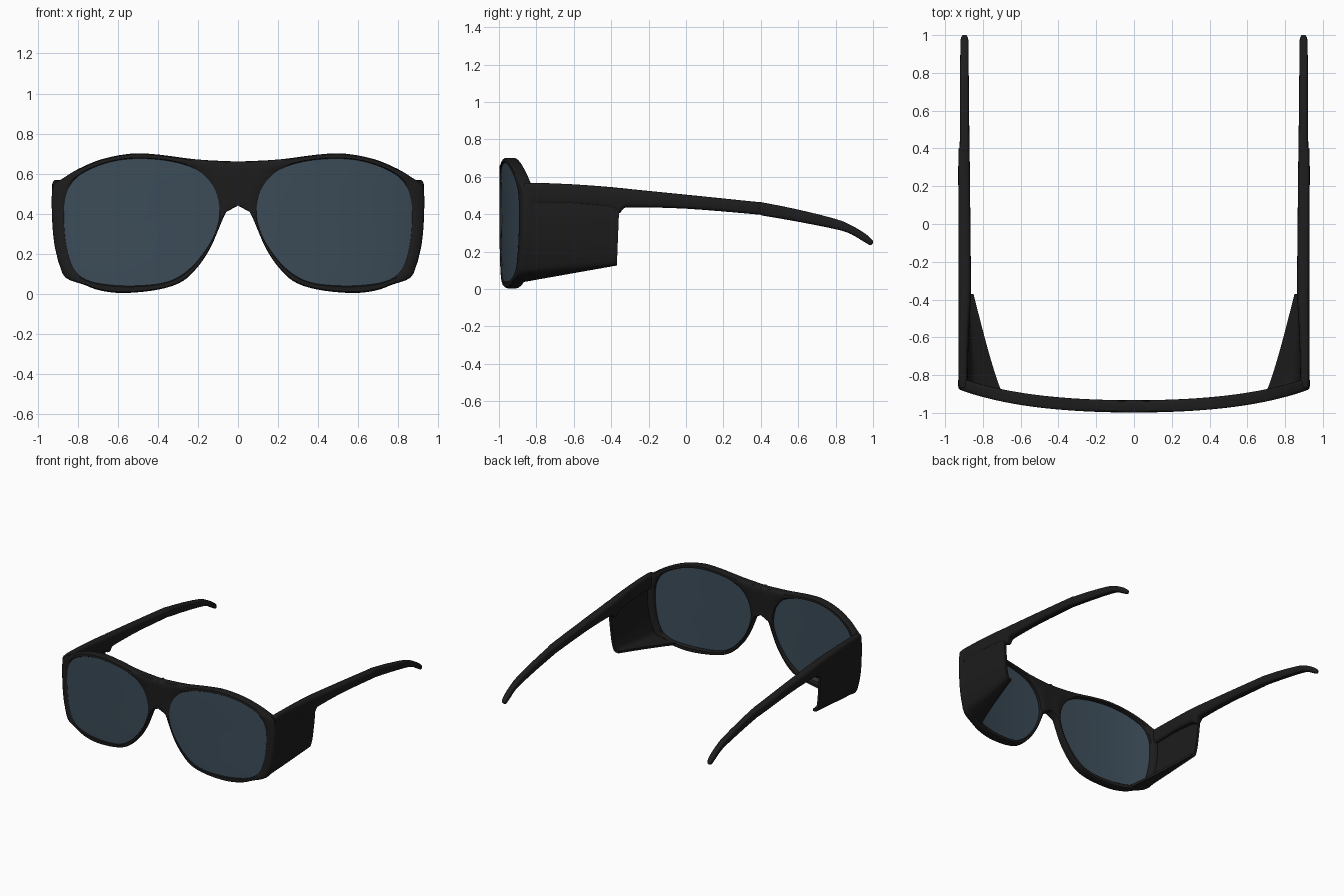
import bpy, bmesh, math
from mathutils import Vector

if "Cube" in bpy.data.objects:
    bpy.data.objects.remove(bpy.data.objects["Cube"])


def material(name, rgb):
    m = bpy.data.materials.new(name)
    m.diffuse_color = (*rgb, 1)
    m.use_nodes = True
    m.node_tree.nodes["Principled BSDF"].inputs["Base Color"].default_value = m.diffuse_color
    return m


BLACK = material("black_plastic", (0.012, 0.012, 0.012))
TINT = material("blue_grey_lens", (0.045, 0.072, 0.098))


def smooth(pts, n, closed=False):
    """Catmull-Rom curve through points of any dimension."""
    pts = [Vector(p) for p in pts]
    k, out = len(pts), []
    get = (lambda i: pts[i % k]) if closed else (lambda i: pts[min(max(i, 0), k - 1)])
    for i in range(k if closed else k - 1):
        a, b, c, d = (get(i + j) for j in (-1, 0, 1, 2))
        for s in range(n):
            t = s / n
            out.append(0.5 * (2 * b + (c - a) * t + (2 * a - 5 * b + 4 * c - d) * t * t
                              + (3 * b - a - 3 * c + d) * t ** 3))
    if not closed:
        out.append(pts[-1])
    return out


def front_y(x):
    """Wrap curve of the front of the glasses."""
    return -0.998 + 0.09 * x * x + 0.06 * x ** 4


def grid_mesh(rows, wrap_u=False, wrap_v=False, caps=False):
    bm = bmesh.new()
    vs = [[bm.verts.new(p) for p in r] for r in rows]
    nu, nv = len(rows), len(rows[0])
    for i in range(nu if wrap_u else nu - 1):
        for j in range(nv if wrap_v else nv - 1):
            i2, j2 = (i + 1) % nu, (j + 1) % nv
            bm.faces.new((vs[i][j], vs[i][j2], vs[i2][j2], vs[i2][j]))
    if caps:
        bm.faces.new(vs[0])
        bm.faces.new(vs[-1])
    return bm


def finish(name, bm, mat, angle=40, recalc=True, solid=0):
    if recalc:
        bmesh.ops.recalc_face_normals(bm, faces=bm.faces)
    me = bpy.data.meshes.new(name)
    bm.to_mesh(me)
    bm.free()
    ob = bpy.data.objects.new(name, me)
    bpy.context.collection.objects.link(ob)
    me.materials.append(mat)
    if solid:
        so = ob.modifiers.new("thickness", 'SOLIDIFY')
        so.thickness, so.offset = solid, -1
    mi = ob.modifiers.new("mirror", 'MIRROR')
    mi.merge_threshold = 0.0005
    bpy.ops.object.select_all(action='DESELECT')
    ob.select_set(True)
    bpy.context.view_layer.objects.active = ob
    bpy.ops.object.convert(target='MESH')
    bpy.ops.object.shade_smooth_by_angle(angle=math.radians(angle))
    return ob


# Front outlines (right half): frame edge and lens opening
frame_pts = [(0, .66), (.2, .67), (.4, .695), (.53, .70), (.68, .672), (.8, .622), (.88, .572),
             (.925, .535), (.93, .4), (.918, .25), (.89, .14), (.86, .078), (.77, .045),
             (.69, .016), (.57, .003), (.4, .02), (.28, .06), (.2, .135), (.14, .225),
             (.1, .315), (.068, .39), (.04, .43), (0, .44)]
lens_pts = [(.092, .42), (.12, .53), (.2, .615), (.33, .66), (.5, .675), (.65, .655),
            (.78, .60), (.845, .53), (.87, .42), (.86, .25), (.825, .13), (.76, .07),
            (.65, .045), (.5, .04), (.35, .06), (.24, .125), (.15, .235), (.105, .33)]
outer, inner = smooth(frame_pts, 6), smooth(lens_pts, 6, True)
C = Vector((.48, .36))


def cast(loop, ang):
    """Where a ray from the lens centre meets an outline."""
    d, best = Vector((math.cos(ang), math.sin(ang))), 0
    for a, b in zip(loop, loop[1:] + loop[:1]):
        e, w = b - a, a - C
        den = d.x * e.y - d.y * e.x
        if abs(den) > 1e-9:
            t = (w.x * e.y - w.y * e.x) / den
            u = (w.x * d.y - w.y * d.x) / den
            if -1e-5 <= u <= 1 + 1e-5:
                best = max(best, t)
    return C + d * best


angles = [2 * math.pi * i / 110 for i in range(110)]
for p in ((0, .66), (0, .44)):
    a = math.atan2(p[1] - C.y, p[0] - C.x) % (2 * math.pi)
    angles = [q for q in angles if abs(q - a) > 0.012] + [a]
angles.sort()

# Frame: ring section swept round the lens opening, wrapped, open at the centre line
section = [(0, .006), (.15, 0), (.5, 0), (.82, .001), (.95, .006), (1, .018),
           (1, .046), (.95, .058), (.82, .064), (.5, .065), (.15, .065), (0, .057)]
rows = []
for ang in angles:
    pi, po = cast(inner, ang), cast(outer, ang)
    seam = po.x < 1e-3
    row = []
    for t, dep in section:
        p = pi.lerp(po, t)
        x = 0 if (seam and t == 1) else p.x
        if seam and t > .8:
            dep = 0 if dep < .03 else .065
        row.append((x, front_y(x) + dep, p.y))
    rows.append(row)
bm = grid_mesh(rows, True, True)
bmesh.ops.recalc_face_normals(bm, faces=bm.faces)
bmesh.ops.delete(bm, geom=[f for f in bm.faces if all(v.co.x < 1e-4 for v in f.verts)],
                 context='FACES')
finish("frame_front", bm, BLACK, recalc=False)

# Lenses: thin wrapped discs filling the openings
rows = []
edge = [cast(inner, a) for a in angles]
for t, dep in [(.05, .005), (.3, .005), (.6, .005), (.85, .005), (1.003, .006),
               (1.003, .034), (.85, .034), (.6, .034), (.3, .034), (.05, .034)]:
    ring = [C.lerp(p, t) for p in edge]
    rows.append([(p.x, front_y(p.x) + dep, p.y) for p in ring])
finish("lenses", grid_mesh(rows, False, True, True), TINT)

# Temples: rounded bars (y, top z, bottom z, inner x, outer x)
stations = [(-.865, .565, .45, .875, .928), (-.8, .568, .45, .88, .93), (-.6, .56, .45, .875, .93),
            (-.42, .547, .43, .865, .93), (-.36, .541, .405, .862, .93), (-.335, .539, .428, .862, .93),
            (-.29, .534, .437, .863, .93), (0, .505, .43, .866, .93), (.37, .467, .40, .87, .93),
            (.41, .463, .393, .871, .923), (.6, .425, .36, .873, .922), (.8, .375, .32, .875, .921),
            (.88, .343, .295, .876, .92), (.95, .302, .254, .876, .919), (.985, .274, .235, .879, .916),
            (1.0, .257, .245, .888, .907)]
rows = []
for y, zt, zb, xi, xo in smooth(stations, 4):
    row = []
    for i in range(24):
        a = 2 * math.pi * i / 24
        c, s = math.cos(a), math.sin(a)
        row.append(((xi + xo) / 2 + (xo - xi) / 2 * math.copysign(abs(c) ** .6, c), y,
                    (zt + zb) / 2 + (zt - zb) / 2 * math.copysign(abs(s) ** .6, s)))
    rows.append(row)
finish("temples", grid_mesh(rows, False, True, True), BLACK, 50)

# Side shields: wall that curls inward along the bottom and tapers to the back
front = smooth([(.92, .53), (.928, .40), (.916, .25), (.888, .135), (.86, .082), (.78, .05), (.69, .03)], 5)
back = smooth([(.92, .47), (.925, .40), (.915, .27), (.905, .19), (.89, .14), (.87, .128), (.85, .126)], 5)
rows = []
for i in range(17):
    s = i / 16
    row = []
    for j, (f, b) in enumerate(zip(front, back)):
        k = s ** .8 if j > 20 else s
        x, z = f.x + (b.x - f.x) * k, f.y + (b.y - f.y) * s
        y0 = front_y(f.x) + .03
        row.append((x, y0 + s * (-.37 + .04 * (z - .12) - y0), z))
    rows.append(row)
bm = grid_mesh(rows)
bm.normal_update()
if sum(f.normal.x for f in bm.faces) < 0:
    bmesh.ops.reverse_faces(bm, faces=bm.faces)
finish("side_shields", bm, BLACK, 40, False, .018)
